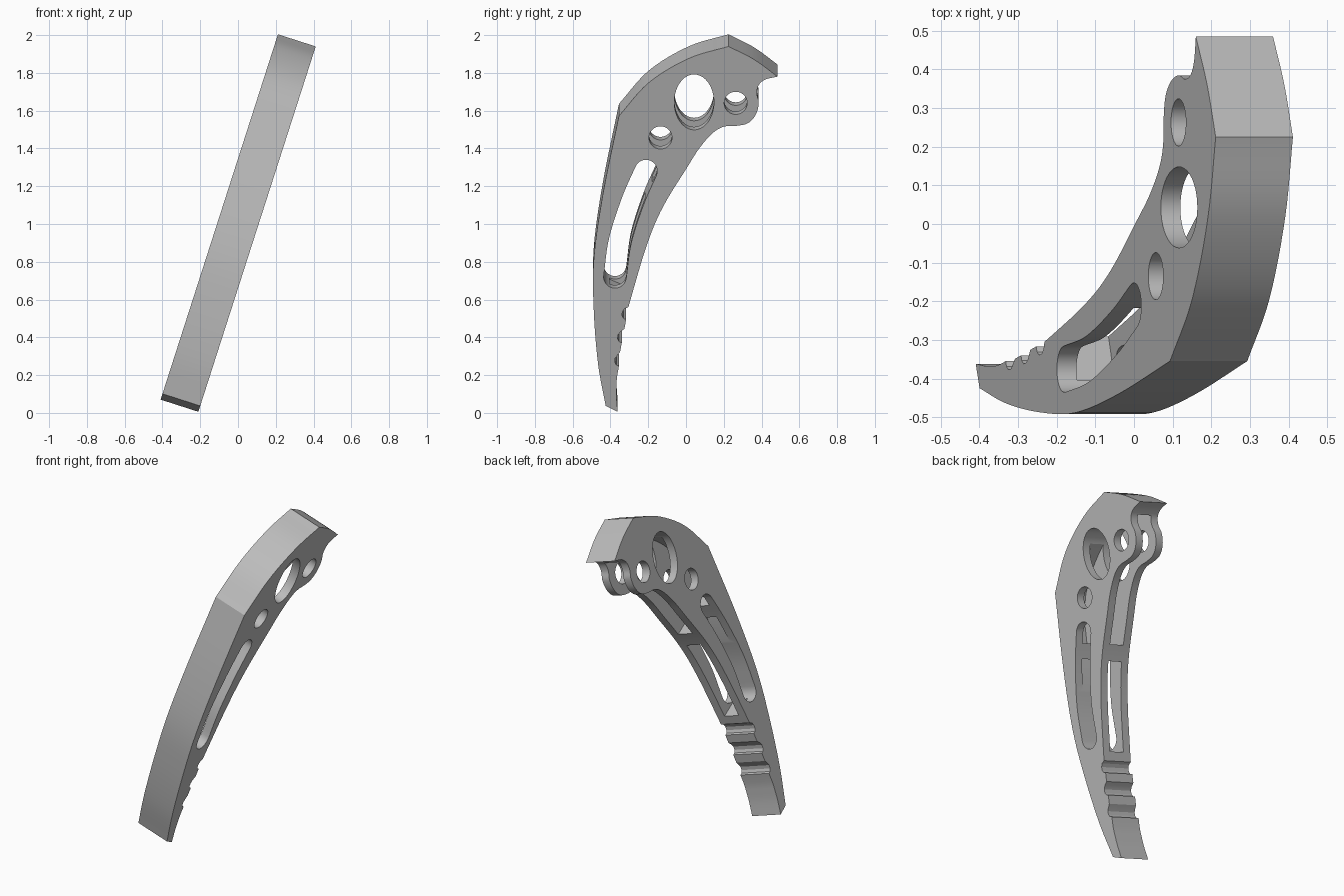
import bpy
import bmesh
import math
from mathutils import Vector

TILT = math.atan2(0.62, 1.93)
HALF = 0.105          # half thickness of the plate
CHANNEL = 0.052       # half width of the hollow between the cheeks

old = bpy.data.objects.get("Cube")
if old:
    bpy.data.objects.remove(old, do_unlink=True)

grey = bpy.data.materials.new("plain_grey")
grey.use_nodes = True
grey.diffuse_color = (0.5, 0.5, 0.5, 1)
grey.node_tree.nodes["Principled BSDF"].inputs["Base Color"].default_value = (0.5, 0.5, 0.5, 1)


def spline(pts, steps=6):
    """Smooth curve passing through the given 2D points."""
    p = [Vector(q) for q in pts]
    p = [2 * p[0] - p[1]] + p + [2 * p[-1] - p[-2]]
    out = []
    for a, b, c, d in zip(p, p[1:], p[2:], p[3:]):
        for i in range(steps):
            t = i / steps
            out.append(0.5 * (2 * b + (c - a) * t + (2 * a - 5 * b + 4 * c - d) * t * t
                              + (3 * b - a - 3 * c + d) * t ** 3))
    return out + [p[-2]]


def place(y, z, t):
    """Profile point on the +x cheek, moved to depth t through the leaning plate."""
    s = (z - 1.0025 + HALF * math.sin(TILT)) / math.cos(TILT)
    return (s * math.sin(TILT) + t * math.cos(TILT), y,
            1.0025 + s * math.cos(TILT) - t * math.sin(TILT))


def slab(name, profile, half):
    """Extrude a closed profile through the plate's thickness."""
    bm = bmesh.new()
    rings = [[bm.verts.new(place(p[0], p[1], t)) for p in profile] for t in (-half, half)]
    bm.faces.new(rings[0])
    bm.faces.new(rings[1][::-1])
    n = len(profile)
    for i in range(n):
        j = (i + 1) % n
        bm.faces.new((rings[0][j], rings[0][i], rings[1][i], rings[1][j]))
    bmesh.ops.recalc_face_normals(bm, faces=bm.faces)
    mesh = bpy.data.meshes.new(name)
    bm.to_mesh(mesh)
    bm.free()
    obj = bpy.data.objects.new(name, mesh)
    mesh.materials.append(grey)
    bpy.context.collection.objects.link(obj)
    return obj


def oval(y, z, ry, rz, n=40):
    return [(y + ry * math.cos(2 * math.pi * i / n), z + rz * math.sin(2 * math.pi * i / n))
            for i in range(n)]


def capsule(path, r):
    """Rounded slot following a curved path."""
    c = spline(path)
    left, right = [], []
    for i, p in enumerate(c):
        d = (c[min(i + 1, len(c) - 1)] - c[max(i - 1, 0)]).normalized()
        nrm = Vector((-d.y, d.x)) * r
        left.append(p + nrm)
        right.append(p - nrm)

    def cap(centre, start):
        v = start - centre
        ang = math.atan2(v.y, v.x)
        return [centre + r * Vector((math.cos(ang - math.pi * k / 12), math.sin(ang - math.pi * k / 12)))
                for k in range(1, 12)]
    return left + cap(c[-1], left[-1]) + right[::-1] + cap(c[0], right[0])


# Outer profile: front sweep, crown, top facet
front = [(-0.425, 0.037), (-0.465, 0.255), (-0.488, 0.535), (-0.488, 0.815),
         (-0.44, 1.157), (-0.355, 1.572)]
crown = [(-0.355, 1.572), (-0.195, 1.75), (0.016, 1.877), (0.225, 1.94)]
facet = [(0.225, 1.94), (0.36, 1.871), (0.485, 1.78)]
# Rear profile: hooked lug, then the long inner sweep
rear = [(0.485, 1.78), (0.42, 1.765), (0.385, 1.735), (0.375, 1.69), (0.385, 1.64),
        (0.37, 1.58), (0.33, 1.535), (0.27, 1.52), (0.2, 1.515), (0.14, 1.48), (0.07, 1.4),
        (0, 1.29), (-0.1, 1.13), (-0.165, 1), (-0.22, 0.85), (-0.265, 0.7), (-0.305, 0.56)]
profile = spline(front)[:-1] + spline(crown)[:-1] + spline(facet)[:-1] + spline(rear)
# Three scooped grip notches and the tail
for y, z in ((-0.305, 0.56), (-0.328, 0.437), (-0.343, 0.314)):
    profile += [(y - a, z - b) for a, b in
                ((0.02, 0.008), (0.032, 0.025), (0.034, 0.045), (0.026, 0.06), (0.012, 0.066))]
    profile += [(y - 0.021, z - 0.115)]
profile += spline([(-0.367, 0.17), (-0.368, 0.09), (-0.362, 0.006)])
body = slab("lever_body", profile, HALF)

# Hollow between the cheeks, in two parts with a bridge left between them
upper = spline([(-0.36, 1.28), (-0.325, 1.43), (-0.27, 1.54)])[:-1] + \
    spline([(-0.27, 1.54), (-0.14, 1.67), (0.04, 1.78), (0.225, 1.83)])[:-1] + \
    [(0.225, 1.83), (0.36, 1.76), (0.5, 1.68), (0.5, 1.4), (0.1, 1.2), (-0.03, 1.14)]
lower = [(-0.405, 0.66), (-0.402, 0.82), (-0.365, 1.19), (-0.06, 1.05), (-0.1, 0.8), (-0.22, 0.58)]

cutters = [
    slab("upper_hollow", upper, CHANNEL),
    slab("lower_hollow", lower, CHANNEL),
    slab("large_hole", oval(0.043, 1.645, 0.105, 0.147), 0.2),
    slab("middle_hole", oval(-0.135, 1.457, 0.061, 0.06), 0.2),
    slab("lug_hole", oval(0.263, 1.64, 0.061, 0.06), 0.2),
    slab("long_slot", capsule([(-0.212, 1.28), (-0.282, 1.12), (-0.349, 0.91), (-0.376, 0.72)],
                              0.06), 0.2),
]

bpy.context.view_layer.objects.active = body
for cutter in cutters:
    cutter.hide_render = True
    mod = body.modifiers.new(cutter.name, "BOOLEAN")
    mod.operation = "DIFFERENCE"
    mod.solver = "EXACT"
    mod.object = cutter
    bpy.ops.object.modifier_apply(modifier=mod.name)
for cutter in cutters:
    bpy.data.objects.remove(cutter, do_unlink=True)

for o in bpy.context.selected_objects:
    o.select_set(False)
body.select_set(True)
bpy.ops.object.shade_smooth_by_angle(angle=math.radians(25))
